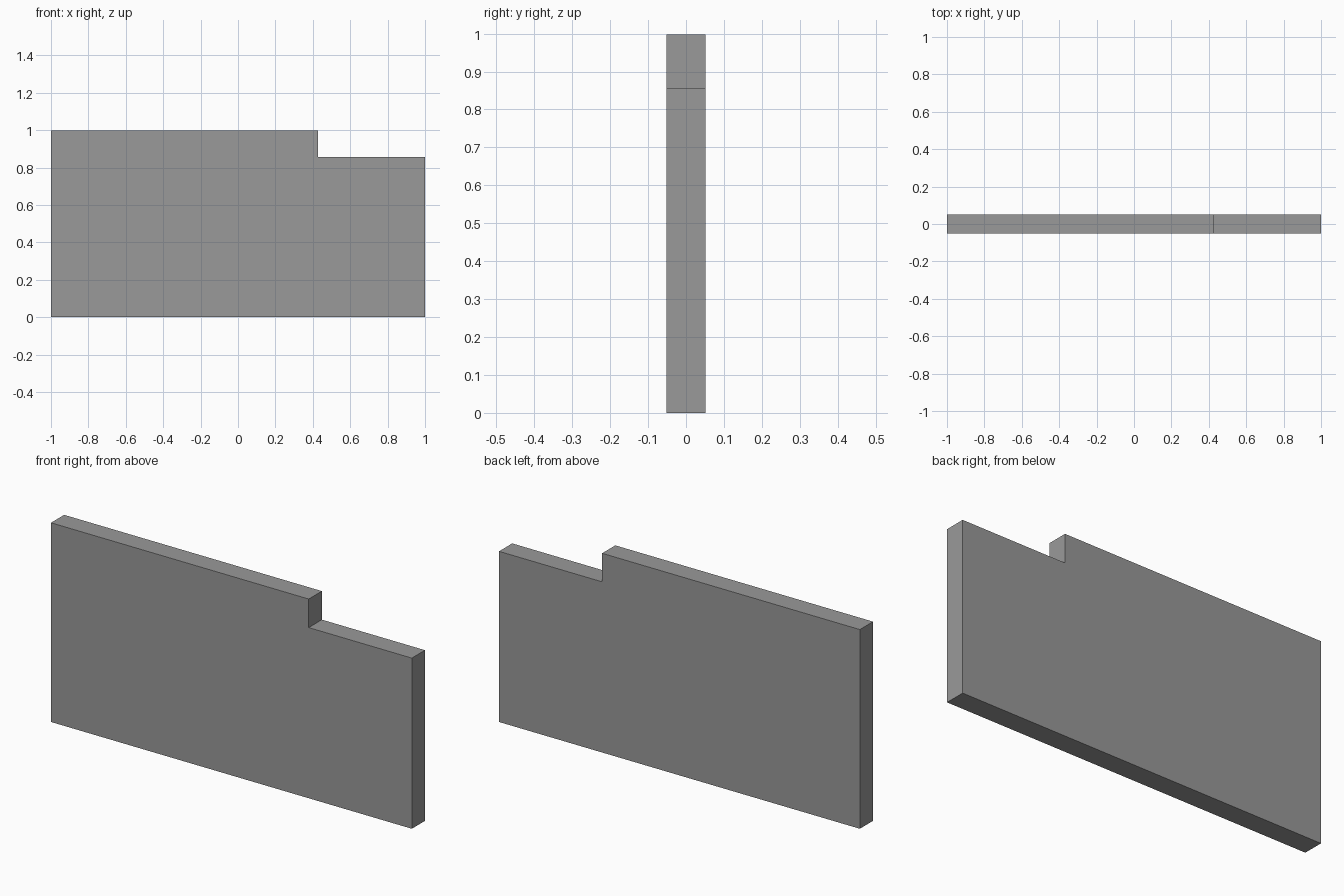
import bpy, bmesh

if "Cube" in bpy.data.objects:
    bpy.data.objects.remove(bpy.data.objects["Cube"])

UNIT = 2 / 7          # block module: the wall is 7 modules long
HALF_DEPTH = 0.052
TOP, STEP = 0.998, 0.855
NOTCH_X = 1 - 2 * UNIT


def extruded_profile(name, outline):
    """Extrude an x-z outline through the wall thickness."""
    bm = bmesh.new()
    face = bm.faces.new([bm.verts.new((x, -HALF_DEPTH, z)) for x, z in outline])
    new = bmesh.ops.extrude_face_region(bm, geom=[face])["geom"]
    moved = [g for g in new if isinstance(g, bmesh.types.BMVert)]
    bmesh.ops.translate(bm, verts=moved, vec=(0, 2 * HALF_DEPTH, 0))
    bmesh.ops.recalc_face_normals(bm, faces=bm.faces)
    mesh = bpy.data.meshes.new(name)
    bm.to_mesh(mesh)
    bm.free()
    obj = bpy.data.objects.new(name, mesh)
    bpy.context.collection.objects.link(obj)
    return obj


# Flush wall slab with the top course stepped down at the right end
wall = extruded_profile("stepped_wall", [
    (-1, 0), (1, 0), (1, STEP), (NOTCH_X, STEP), (NOTCH_X, TOP), (-1, TOP),
])

# Dark grey stone
stone = bpy.data.materials.new("dark_stone")
stone.diffuse_color = (0.32, 0.32, 0.32, 1)
stone.use_nodes = True
stone.node_tree.nodes["Principled BSDF"].inputs["Base Color"].default_value = stone.diffuse_color
wall.data.materials.append(stone)
